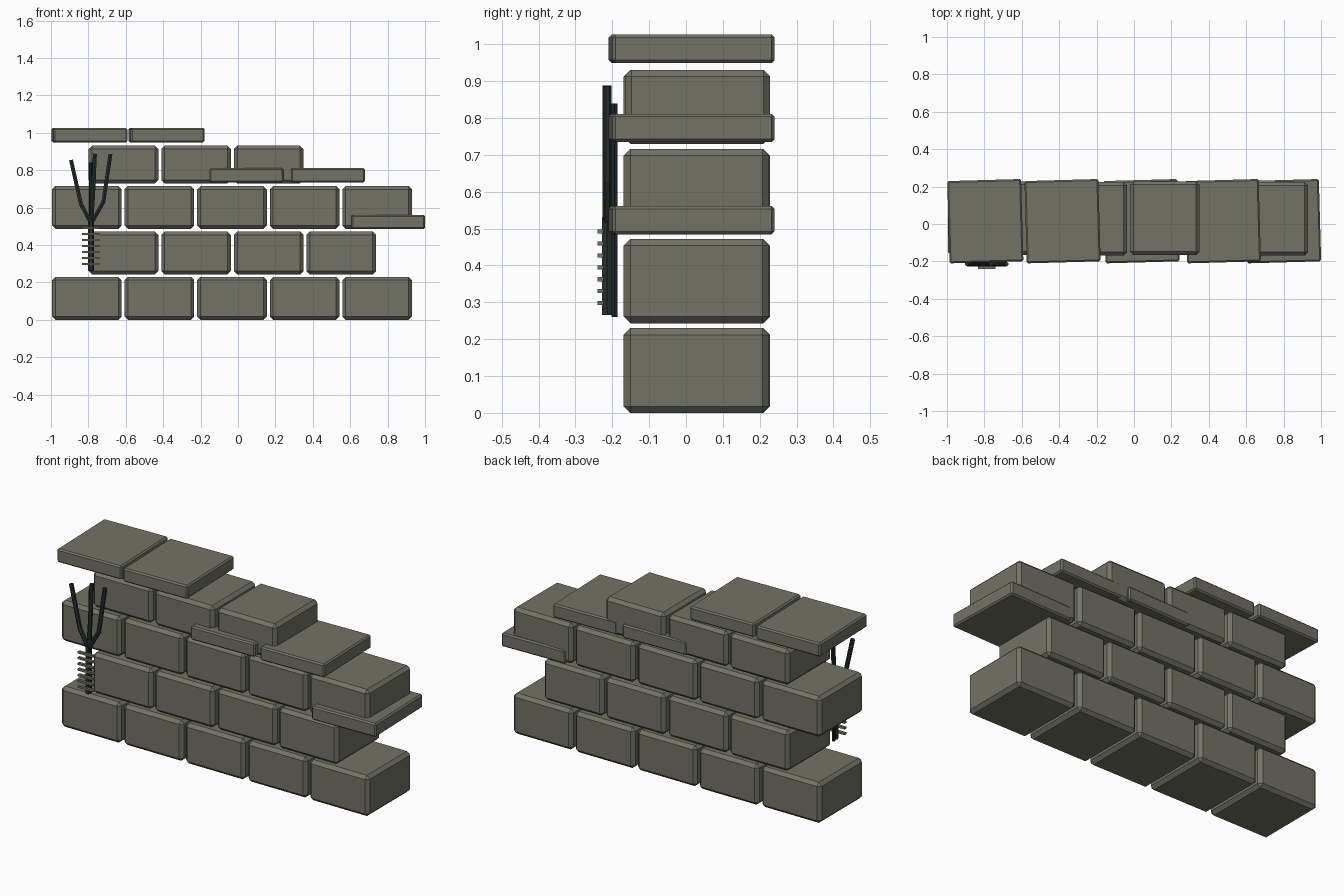
import bpy, bmesh, math
from mathutils import Matrix

if "Cube" in bpy.data.objects:
    bpy.data.objects.remove(bpy.data.objects["Cube"])


def material(name, rgb):
    m = bpy.data.materials.new(name)
    m.diffuse_color = (*rgb, 1)
    m.use_nodes = True
    m.node_tree.nodes["Principled BSDF"].inputs["Base Color"].default_value = m.diffuse_color
    return m


STONE = material("mossy grey stone", (0.17, 0.17, 0.135))
ROOT = material("dark root", (0.022, 0.03, 0.028))
STEM = material("blue black stem", (0.012, 0.022, 0.026))


def box(name, centre, size, chamfer, mat, turn=0.0):
    """Chamfered box, turned about z."""
    bm = bmesh.new()
    bmesh.ops.create_cube(bm, size=1.0, matrix=Matrix.Diagonal((*size, 1)))
    if chamfer:
        bmesh.ops.bevel(bm, geom=bm.edges[:], offset=chamfer, segments=1,
                        affect='EDGES')
    me = bpy.data.meshes.new(name)
    bm.to_mesh(me)
    bm.free()
    me.materials.append(mat)
    ob = bpy.data.objects.new(name, me)
    ob.location = centre
    ob.rotation_euler.z = math.radians(turn)
    bpy.context.collection.objects.link(ob)
    return ob


def tube(name, points, radius, mat):
    """Six-sided tube along a path of (x, y, z) points."""
    cu = bpy.data.curves.new(name, 'CURVE')
    cu.dimensions = '3D'
    cu.bevel_depth = radius
    cu.bevel_resolution = 1
    cu.use_fill_caps = True
    sp = cu.splines.new('POLY')
    sp.points.add(len(points) - 1)
    for p, co in zip(sp.points, points):
        p.co = (*co, 1)
    sp.use_smooth = False
    cu.materials.append(mat)
    ob = bpy.data.objects.new(name, cu)
    bpy.context.collection.objects.link(ob)
    bpy.ops.object.select_all(action='DESELECT')
    ob.select_set(True)
    bpy.context.view_layer.objects.active = ob
    bpy.ops.object.convert(target='MESH')


# Courses of wall blocks: first centre x, count, bottom z, top z
courses = [(-0.808, 5, 0.0, 0.23), (-0.612, 4, 0.243, 0.472),
           (-0.808, 5, 0.487, 0.716), (-0.612, 3, 0.73, 0.931)]
for r, (x0, count, z0, z1) in enumerate(courses):
    for i in range(count):
        y = 0.028 + 0.003 * ((i + r) % 2)
        box(f"wall_block_{r}_{i}", (x0 + 0.388 * i, y, (z0 + z1) / 2),
            (0.372, 0.394, z1 - z0), 0.018, STONE)

# Capping slabs stepping down along the wall: centre x, centre z
for i, (x, z) in enumerate([(-0.795, 0.988), (-0.382, 0.988), (0.04, 0.773),
                            (0.475, 0.773), (0.797, 0.523)]):
    box(f"cap_slab_{i}", (x, 0.015, z), (0.395, 0.44, 0.077), 0.008, STONE, 1.6)

# Straight stem behind the climbing root
tube("back_stem", [(-0.788, -0.194, 0.26), (-0.788, -0.194, 0.84)], 0.009, STEM)

# Climbing root: trunk and three prongs
Y = -0.214
tube("root_trunk", [(-0.785, Y, 0.265), (-0.785, Y, 0.53)], 0.016, ROOT)
prongs = {
    "left": [(-0.785, Y, 0.515), (-0.84, Y, 0.62), (-0.893, Y, 0.855)],
    "middle": [(-0.785, Y, 0.515), (-0.775, Y, 0.66), (-0.765, Y, 0.888)],
    "right": [(-0.785, Y, 0.515), (-0.72, Y, 0.63), (-0.682, Y, 0.887)],
}
for name, pts in prongs.items():
    tube(f"root_prong_{name}", pts, 0.012, ROOT)

# Small rungs bound across the trunk
for i in range(7):
    box(f"trunk_rung_{i}", (-0.787, -0.232, 0.298 + 0.0323 * i),
        (0.095, 0.016, 0.011), 0, STONE)
